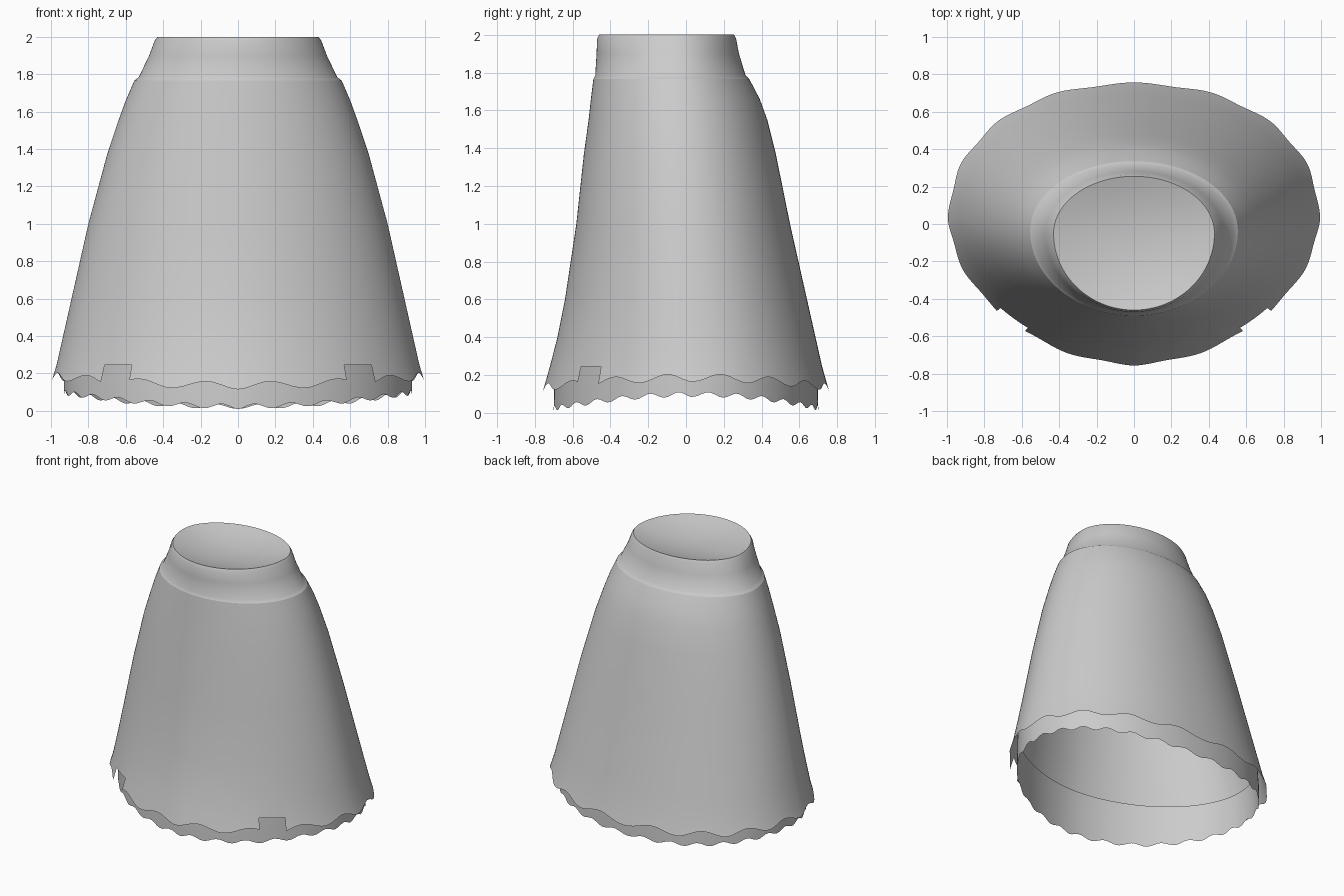
import bpy
import bmesh
from math import sin, cos, pi, radians

if "Cube" in bpy.data.objects:
    bpy.data.objects.remove(bpy.data.objects["Cube"], do_unlink=True)

SIDES = 192

# One plain cloth colour
cloth = bpy.data.materials.new("grey_cloth")
cloth.use_nodes = True
cloth.diffuse_color = (0.6, 0.6, 0.6, 1)
cloth.node_tree.nodes["Principled BSDF"].inputs["Base Color"].default_value = (0.6, 0.6, 0.6, 1)

# Skirt profile: height, half width, front y, back y
PROFILE = [
    (1.765, 0.555, -0.49, 0.335),
    (1.66, 0.60, -0.503, 0.39),
    (1.55, 0.64, -0.515, 0.43),
    (1.37, 0.70, -0.54, 0.475),
    (1.0, 0.80, -0.58, 0.55),
    (0.6, 0.89, -0.64, 0.64),
    (0.4, 0.935, -0.68, 0.685),
    (0.245, 0.97, -0.72, 0.72),
    (0.05, 1.03, -0.775, 0.775),
]


def section(z):
    """Interpolate the skirt profile at a height."""
    for a, b in zip(PROFILE, PROFILE[1:]):
        if z >= b[0]:
            break
    t = (a[0] - z) / (a[0] - b[0])
    return [p + (q - p) * t for p, q in zip(a, b)]


def oval_point(angle, z, half, front, back):
    """Point on an egg-shaped ring; angle 0 is the front centre."""
    low = max(0, min(1, (2 - z) / 1.8))
    centre = -0.05 + 0.08 * low
    s, c = sin(angle), cos(angle)
    power = 2 / (2 - 0.15 * low) if c > 0 else 2 / (2 + 0.15 * low)
    x = half * abs(s) ** power * (1 if s > 0 else -1)
    reach = front - centre if c > 0 else back - centre
    return (x, centre + reach * abs(c) ** power, z)


ANGLES = [2 * pi * i / SIDES for i in range(SIDES)]


def ring(z, half, front, back):
    return [oval_point(a, z, half, front, back) for a in ANGLES]


def make_sheet(name, rows, skip=None, centre=None):
    """Join rings into a smooth sheet, optionally closed at a centre point."""
    bm = bmesh.new()
    grid = [[bm.verts.new(p) for p in row] for row in rows]
    for r in range(len(grid) - 1):
        for i in range(SIDES):
            if skip and skip(r, i):
                continue
            j = (i + 1) % SIDES
            bm.faces.new((grid[r][i], grid[r + 1][i], grid[r + 1][j], grid[r][j]))
    if centre:
        tip = bm.verts.new(centre)
        for i in range(SIDES):
            bm.faces.new((grid[0][i], grid[0][(i + 1) % SIDES], tip))
    mesh = bpy.data.meshes.new(name)
    bm.to_mesh(mesh)
    bm.free()
    mesh.materials.append(cloth)
    obj = bpy.data.objects.new(name, mesh)
    bpy.context.collection.objects.link(obj)
    bpy.ops.object.select_all(action="DESELECT")
    obj.select_set(True)
    bpy.context.view_layer.objects.active = obj
    bpy.ops.object.shade_smooth_by_angle(angle=radians(30))
    return obj


# Skirt: flared body, wavy hem, a square notch on each side of the front
skirt_rows = [ring(*p) for p in PROFILE[:-1]]
hem = []
for a in ANGLES:
    z = 0.16 - 0.025 * cos(2 * a) - 0.02 * cos(16 * a)
    hem.append(oval_point(a, *section(z)))
skirt_rows.append(hem)
last = len(skirt_rows) - 2


def notch(r, i):
    return r == last and 20 <= min(i, SIDES - 1 - i) <= 25


make_sheet("skirt", skirt_rows, notch)

# Lining: upright strip with a finer scalloped edge below the hem
lining_rows = [ring(0.36, 0.925, -0.68, 0.685), ring(0.2, 0.93, -0.695, 0.695)]
edge = []
for a in ANGLES:
    z = 0.06 - 0.037 * cos(2 * a) - 0.013 * cos(28 * a)
    edge.append(oval_point(a, z, 0.93, -0.70, 0.70))
lining_rows.append(edge)
make_sheet("lining", lining_rows)

# Waistband: slightly concave sides, bevelled rim and a small ledge at the base
make_sheet("waistband", [
    ring(2.0, 0.43, -0.46, 0.255),
    ring(1.98, 0.445, -0.47, 0.265),
    ring(1.9, 0.475, -0.473, 0.28),
    ring(1.785, 0.53, -0.48, 0.315),
    ring(1.765, 0.555, -0.49, 0.335),
])

# Waist cover: shallow dish closing the top
dish_rows = []
for s in (0.2, 0.4, 0.6, 0.8, 1.0):
    z = 2 - 0.06 * (1 - s * s)
    dish_rows.append([(x * s, -0.1 + (y + 0.1) * s, z) for x, y, _ in ring(2.0, 0.43, -0.46, 0.255)])
make_sheet("waist_cover", dish_rows, centre=(0, -0.1, 1.94))
